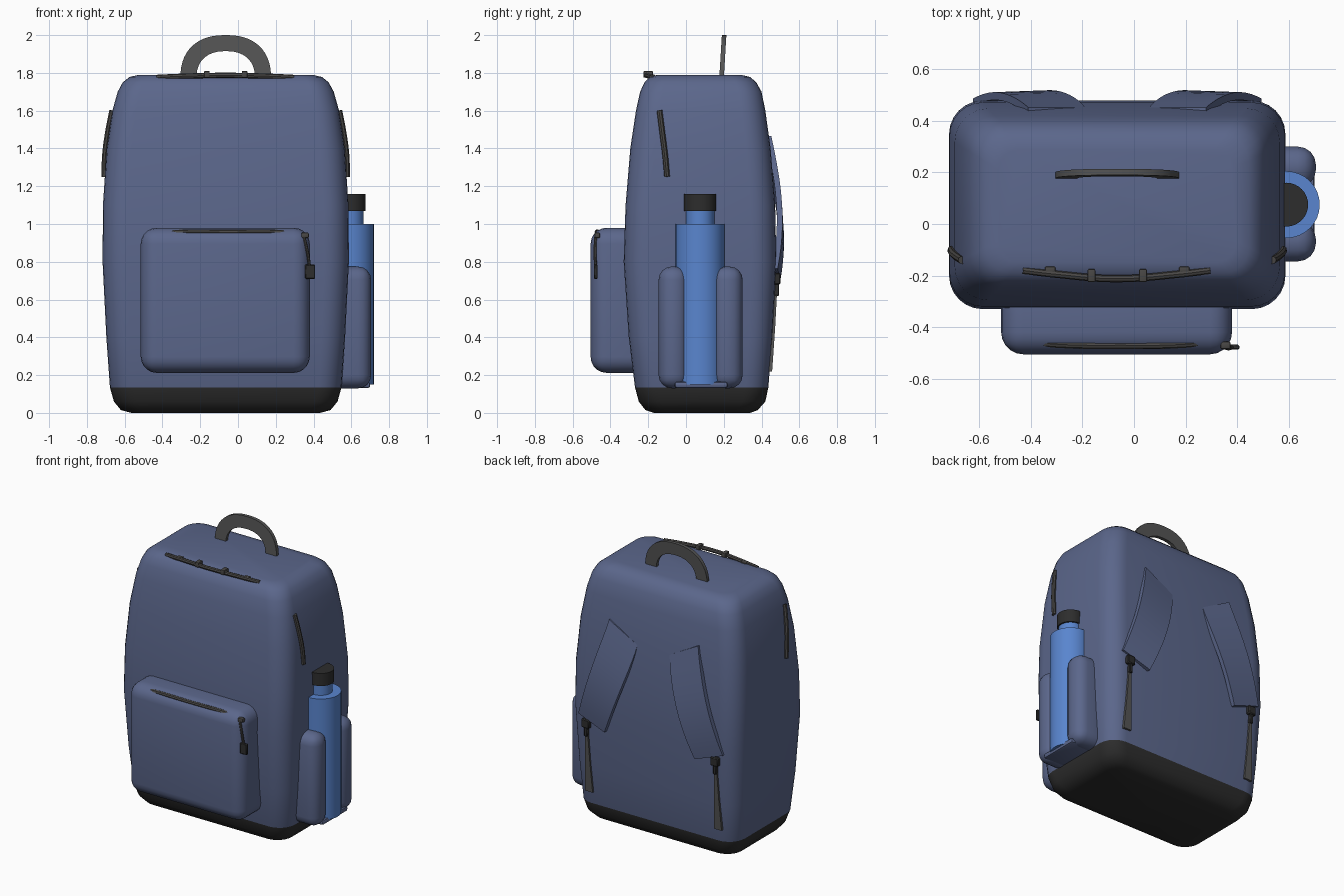
import bpy, bmesh, math
from mathutils import Vector

if "Cube" in bpy.data.objects:
    bpy.data.objects.remove(bpy.data.objects["Cube"])

CX = -0.065  # centre line of the bag


def material(name, col):
    m = bpy.data.materials.new(name)
    m.diffuse_color = (*col, 1)
    m.use_nodes = True
    m.node_tree.nodes["Principled BSDF"].inputs["Base Color"].default_value = m.diffuse_color
    return m


FABRIC = material("slate_blue_fabric", (0.105, 0.135, 0.26))
BLACK = material("black_rubber", (0.026, 0.026, 0.026))
GREY = material("grey_webbing", (0.09, 0.09, 0.09))
METAL = material("dark_zip", (0.066, 0.063, 0.06))
BLUE = material("bottle_blue", (0.1, 0.235, 0.62))


def smooth(ob, angle=40):
    bpy.ops.object.select_all(action='DESELECT')
    ob.select_set(True)
    bpy.context.view_layer.objects.active = ob
    bpy.ops.object.shade_smooth_by_angle(angle=math.radians(angle))
    return ob


def mesh_object(name, verts, faces, *mats):
    me = bpy.data.meshes.new(name)
    me.from_pydata([tuple(v) for v in verts], [], faces)
    bm = bmesh.new()
    bm.from_mesh(me)
    bmesh.ops.recalc_face_normals(bm, faces=bm.faces)
    bm.to_mesh(me)
    bm.free()
    for m in mats:
        me.materials.append(m)
    ob = bpy.data.objects.new(name, me)
    bpy.context.collection.objects.link(ob)
    return ob


def loft(rings):
    n = len(rings[0])
    verts = [v for r in rings for v in r]
    faces = [(k * n + i, k * n + (i + 1) % n, (k + 1) * n + (i + 1) % n, (k + 1) * n + i)
             for k in range(len(rings) - 1) for i in range(n)]
    faces += [tuple(reversed(range(n))), tuple(range(len(verts) - n, len(verts)))]
    return verts, faces


def rounded_ring(z, hw, y0, y1, r, seg=6):
    pts = []
    corners = [(hw - r, y1 - r), (-hw + r, y1 - r), (-hw + r, y0 + r), (hw - r, y0 + r)]
    for q, (x, y) in enumerate(corners):
        for k in range(seg + 1):
            a = math.pi / 2 * (q + k / seg)
            pts.append((CX + x + r * math.cos(a), y + r * math.sin(a), z))
    return pts


def rounded_box(name, lo, hi, r, mat, seg=4):
    lo, hi = Vector(lo), Vector(hi)
    bm = bmesh.new()
    bmesh.ops.create_cube(bm, size=1)
    for v in bm.verts:
        v.co = (lo + hi) / 2 + Vector(a * b for a, b in zip(v.co, hi - lo))
    if r:
        bmesh.ops.bevel(bm, geom=bm.edges[:], offset=r, segments=seg, profile=0.5, affect='EDGES')
    me = bpy.data.meshes.new(name)
    bm.to_mesh(me)
    bm.free()
    me.materials.append(mat)
    ob = bpy.data.objects.new(name, me)
    bpy.context.collection.objects.link(ob)
    return smooth(ob)


def tube(name, pts, r, mat):
    cu = bpy.data.curves.new(name, 'CURVE')
    cu.dimensions = '3D'
    cu.bevel_depth, cu.bevel_resolution, cu.use_fill_caps = r, 2, True
    sp = cu.splines.new('BEZIER')
    sp.bezier_points.add(len(pts) - 1)
    for bp, p in zip(sp.bezier_points, pts):
        bp.co = p
        bp.handle_left_type = bp.handle_right_type = 'AUTO'
    cu.materials.append(mat)
    ob = bpy.data.objects.new(name, cu)
    bpy.context.collection.objects.link(ob)
    bpy.ops.object.select_all(action='DESELECT')
    ob.select_set(True)
    bpy.context.view_layer.objects.active = ob
    bpy.ops.object.convert(target='MESH')
    return smooth(bpy.context.object)


def cylinder(name, x, y, profile, mat, n=32):
    rings = [[(x + r * math.cos(math.tau * i / n), y + r * math.sin(math.tau * i / n), z)
              for i in range(n)] for r, z in profile]
    return smooth(mesh_object(name, *loft(rings), mat), 35)


# Bag body: z, half width, front y, back y, corner radius; black base below 0.135
sections = [(0, .50, -.17, .34, .09), (.015, .555, -.215, .38, .11), (.06, .592, -.25, .42, .12),
            (.135, .613, -.27, .436, .12), (.4, .632, -.303, .457, .125), (.8, .652, -.33, .478, .13),
            (1.1, .650, -.32, .472, .13), (1.4, .630, -.295, .448, .13), (1.6, .600, -.265, .42, .125),
            (1.7, .572, -.243, .40, .12), (1.75, .545, -.22, .372, .11), (1.778, .51, -.19, .34, .10),
            (1.79, .46, -.15, .29, .08)]
body = mesh_object("bag_body", *loft([rounded_ring(*s) for s in sections]), FABRIC, BLACK)
for p in body.data.polygons:
    p.material_index = 1 if p.center.z < 0.135 else 0
smooth(body, 45)

# Front pocket with zip, slider and pull
rounded_box("front_pocket", (-.515, -.505, .212), (.38, -.18, .98), .085, FABRIC, 5)
tube("front_pocket_zip", [(-.41, -.455, .948), (-.3, -.466, .956), (-.05, -.47, .956),
                          (.2, -.466, .956), (.3, -.455, .948)], .014, METAL)
rounded_box("front_zip_slider", (.335, -.485, .925), (.375, -.455, .955), .008, METAL, 2)
tube("front_zip_cord", [(.35, -.478, .93), (.368, -.482, .85), (.38, -.478, .77)], .008, METAL)
rounded_box("front_zip_pull", (.355, -.487, .71), (.408, -.468, .785), .004, BLACK, 1)

# Top zip with two sliders
tube("top_zip", [(-.43, -.18, 1.776), (-.3, -.195, 1.782), (-.07, -.212, 1.787),
                 (.17, -.195, 1.782), (.295, -.18, 1.776)], .014, METAL)
for s in (-1, 1):
    rounded_box("top_zip_slider", (CX + s * .1 - .015, -.225, 1.775), (CX + s * .1 + .015, -.175, 1.81),
                .005, METAL, 2)
    rounded_box("top_zip_end", (CX + s * .26 - .02, -.19, 1.765), (CX + s * .26 + .02, -.165, 1.792),
                .005, METAL, 2)

# Top handle: flat leaning arch
n, outer, inner = 28, [], []
for k in range(n + 1):
    a = math.pi * k / n
    c, s = math.cos(a), max(0, math.sin(a))
    for lst, hw, h in ((outer, .24, .23), (inner, .155, .145)):
        lst.append((CX + hw * math.copysign(abs(c) ** .85, c), 1.77 + h * s ** .85))
verts = []
for (xo, zo), (xi, zi) in zip(outer, inner):
    for x, z in ((xo, zo), (xi, zi)):
        y = .188 + (z - 1.77) * .06
        verts += [(x, y - .012, z), (x, y + .012, z)]
rings = [[verts[4 * k + j] for j in (0, 1, 3, 2)] for k in range(n + 1)]
smooth(mesh_object("top_handle", *loft(rings), GREY), 30)

for s in (-1, 1):
    side = "right" if s > 0 else "left"
    # Shoulder strap: flat padded band bowing away from the back
    rings = []
    for k in range(13):
        t = k / 12
        yb = .452 + .075 * math.sin(math.pi * t * .72) - .012 * t
        io, ii = .345 + .215 * t ** 1.1, .125 + .225 * t ** 1.25
        zo, zi = 1.465 - .70 * t, 1.345 - .655 * t
        yo = yb - .012 * t
        rings.append([(CX + s * ii, yb, zi), (CX + s * io, yo, zo),
                      (CX + s * io, yo - .03, zo), (CX + s * ii, yb - .03, zi)])
    smooth(mesh_object(side + "_shoulder_strap", *loft(rings), FABRIC), 30)

    # Strap buckle and lower webbing
    x = CX + s * .50
    rounded_box(side + "_strap_buckle", (x - .03, .455, .68), (x + .03, .50, .74), .006, BLACK, 1)
    rounded_box(side + "_buckle_tail", (x - .012, .455, .62), (x + .012, .493, .69), .004, BLACK, 1)
    web = [[(x - w, y + .008, z), (x + w, y + .008, z), (x + w, y - .02, z), (x - w, y - .02, z)]
           for w, y, z in ((.01, .474, .64), (.018, .464, .45), (.03, .448, .22))]
    mesh_object(side + "_lower_webbing", *loft(web), GREY)

    # Side zip
    tube(side + "_side_zip", [(CX + s * .602, -.14, 1.6), (CX + s * .625, -.125, 1.48),
                              (CX + s * .64, -.11, 1.36), (CX + s * .643, -.10, 1.25)], .015, METAL)

# Water bottle
BX, BY = .59, .075
cylinder("water_bottle", BX, BY, [(.13, .15), (.13, 1.0), (.075, 1.0), (.075, 1.08)], BLUE)
cylinder("bottle_cap", BX, BY, [(.085, 1.07), (.085, 1.158)], BLACK)

# Bottle pocket: two padded lobes and a low sill between them
rounded_box("bottle_pocket_front", (.45, -.145, .13), (.705, .012, .775), .07, FABRIC, 4)
rounded_box("bottle_pocket_back", (.45, .14, .13), (.705, .30, .775), .07, FABRIC, 4)
rounded_box("bottle_pocket_floor", (.45, -.06, .132), (.70, .22, .165), .012, FABRIC, 2)
